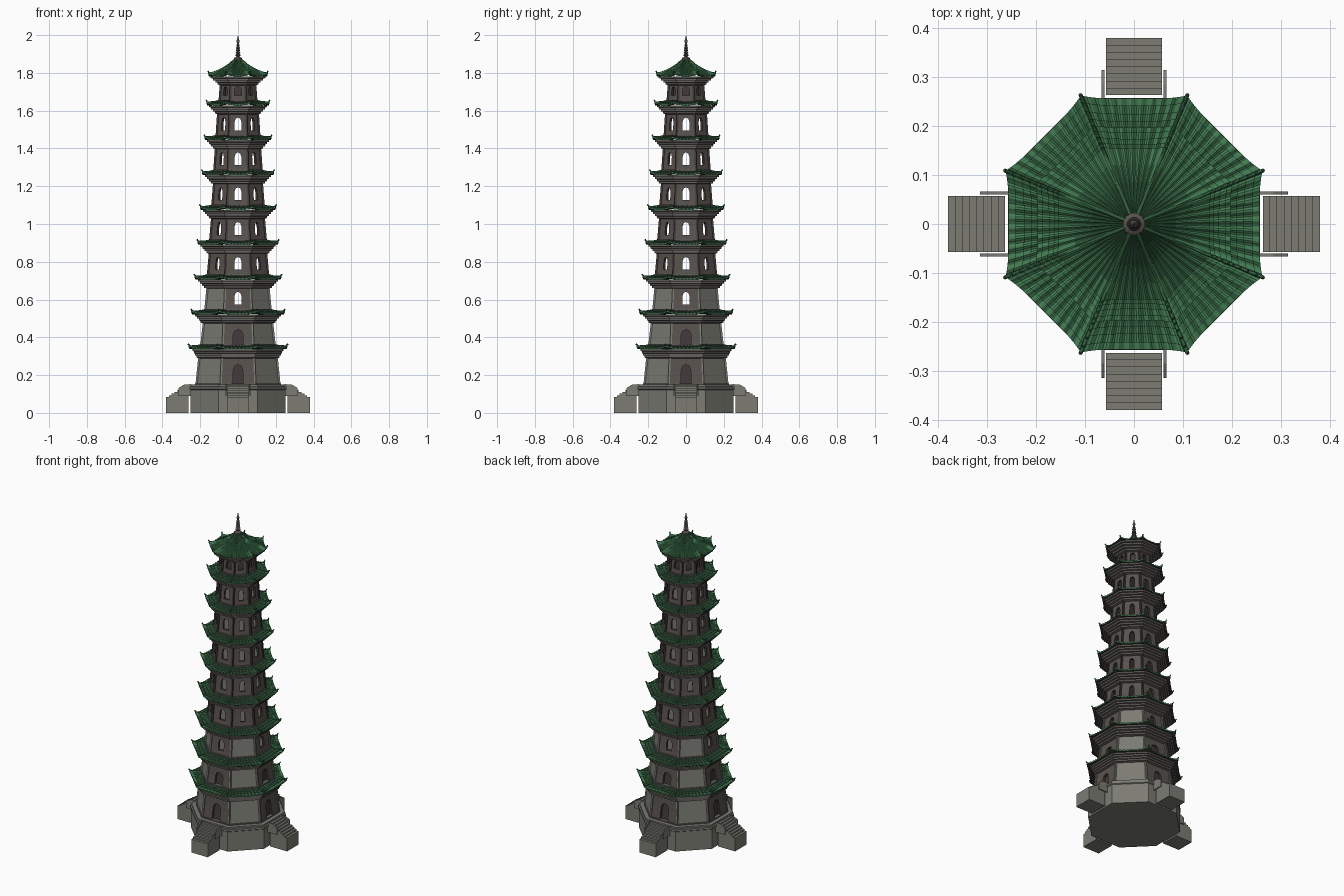
import bpy, bmesh, math
from mathutils import Vector

cube = bpy.data.objects.get("Cube")
if cube:
    bpy.data.objects.remove(cube)

TAN = math.tan(math.pi / 8)


def material(name, r, g, b):
    m = bpy.data.materials.new(name)
    m.use_nodes = True
    m.diffuse_color = (r, g, b, 1)
    bsdf = m.node_tree.nodes["Principled BSDF"]
    bsdf.inputs["Base Color"].default_value = (r, g, b, 1)
    bsdf.inputs["Roughness"].default_value = 0.9
    return m


STONE = material("grey stone", 0.2, 0.2, 0.175)
WALL = material("brown brick", 0.1, 0.085, 0.076)
CORNICE = material("grey brown cornice", 0.13, 0.123, 0.112)
TIMBER = material("dark timber", 0.05, 0.042, 0.039)
TILE = material("green tile", 0.055, 0.2, 0.085)
SHADE_TILE = material("dark green tile", 0.03, 0.11, 0.045)


def finish(name, bm, mats, recalc=True):
    if recalc:
        bmesh.ops.recalc_face_normals(bm, faces=bm.faces)
    mesh = bpy.data.meshes.new(name)
    bm.to_mesh(mesh)
    bm.free()
    for m in mats:
        mesh.materials.append(m)
    ob = bpy.data.objects.new(name, mesh)
    bpy.context.collection.objects.link(ob)
    return ob


def spot(k, along, out, z, sides=8):
    """Point in front of side k: along its tangent, out from the axis."""
    a = math.tau * k / sides - math.pi / 2
    c, s = math.cos(a), math.sin(a)
    return Vector((c * out - s * along, s * out + c * along, z))


def lathe(name, profile, mat, sides=8):
    """Closed solid with flat sides; profile radii are apothems."""
    bm = bmesh.new()
    t = math.tan(math.pi / sides)
    rings = [[bm.verts.new(spot(k, r * t, r, z, sides)) for k in range(sides)]
             for r, z in profile]
    for a, b in zip(rings, rings[1:]):
        for k in range(sides):
            n = (k + 1) % sides
            bm.faces.new((a[k], a[n], b[n], b[k]))
    bm.faces.new(rings[0])
    bm.faces.new(rings[-1])
    return finish(name, bm, [mat])


def four_slabs(name, outline, ranges, mat):
    """Extrude an (out, z) outline sideways on each of the four main sides."""
    bm = bmesh.new()
    for k in range(0, 8, 2):
        for lo, hi in ranges:
            a = [bm.verts.new(spot(k, lo, r, z)) for r, z in outline]
            b = [bm.verts.new(spot(k, hi, r, z)) for r, z in outline]
            bm.faces.new(a)
            bm.faces.new(b)
            for i in range(len(a)):
                j = (i + 1) % len(a)
                bm.faces.new((a[i], a[j], b[j], b[i]))
    return finish(name, bm, [mat])


def walls(name, r0, r1, z0, z1, half, sill, height, plain_diagonals, closed):
    """Eight tapered panels, with arched openings that may be closed by a door."""
    bm = bmesh.new()

    def place(k, s, z, depth=0):
        r = r0 + (r1 - r0) * ((z - z0) / (z1 - z0)) ** 0.6
        return bm.verts.new(spot(k, s * r * TAN, r - depth, z))

    for k in range(8):
        if k % 2 and plain_diagonals:
            f = bm.faces.new([place(k, s, z) for s, z in
                              ((-1, z0), (1, z0), (1, z1), (-1, z1))])
            f.material_index = 1
            continue
        w = half / (r0 * TAN) * (0.75 if k % 2 else 1)
        b, t = z0 + sill, z0 + sill + height
        spring, arch = b + height * 0.65, b + height * 0.9
        hole = [(-w, b), (w, b), (w, spring), (w * 0.7, arch), (0, t),
                (-w * 0.7, arch), (-w, spring)]
        rim = [(-1, z0), (1, z0), (1, spring), (1, z1), (0, z1), (-1, z1), (-1, spring)]
        outer = [place(k, s, z) for s, z in rim]
        inner = [place(k, s, z) for s, z in hole]
        deep = [place(k, s, z, 0.014) for s, z in hole]
        for i in range(len(hole)):
            j = (i + 1) % len(hole)
            bm.faces.new((outer[i], outer[j], inner[j], inner[i]))
            bm.faces.new((inner[i], inner[j], deep[j], deep[i])).material_index = 2
        if closed:
            bm.faces.new(deep).material_index = 2
    return finish(name, bm, [WALL, STONE, TIMBER], recalc=False)


def corner_columns(name, r0, r1, z0, z1, mat):
    bm = bmesh.new()
    d = 0.005
    for k in range(8):
        rings = []
        for r, z in ((r0, z0), (r1, z1)):
            c = spot(k, r * TAN, r, z)
            rings.append([bm.verts.new(c + Vector((x * d, y * d, 0)))
                          for x, y in ((-1, -1), (1, -1), (1, 1), (-1, 1))])
        a, b = rings
        for i in range(4):
            j = (i + 1) % 4
            bm.faces.new((a[i], a[j], b[j], b[i]))
    return finish(name, bm, [mat])


def roof(name, profile, ribs, lift):
    """Ribbed eight-sided roof; profile rows are (apothem, z, material above row)."""
    bm = bmesh.new()
    r_out = max(p[0] for p in profile)
    r_in = profile[-1][0]
    cols = ribs * 4

    def place(k, j, row):
        r, z, _ = profile[row]
        u = 2 * j / cols - 1
        edge = max(0, (r - r_in) / (r_out - r_in)) ** 2 * u ** 4
        rib = 0.0035 if j % 4 in (1, 2) and row > 1 else 0
        r *= 1 + 0.025 * edge
        return bm.verts.new(spot(k, u * r * TAN, r, z + lift * edge + rib))

    for k in range(8):
        grid = [[place(k, j, i) for j in range(cols + 1)] for i in range(len(profile))]
        for i in range(len(profile) - 1):
            for j in range(cols):
                f = bm.faces.new((grid[i][j], grid[i][j + 1],
                                  grid[i + 1][j + 1], grid[i + 1][j]))
                m = profile[i][2]
                f.material_index = 1 if m == 0 and j % 4 == 3 else m
    return finish(name, bm, [TILE, SHADE_TILE, TIMBER], recalc=False)


def hip_ridges(name, path, mat):
    """Eight bevelled ridges following an (apothem, z) path down each corner."""
    cu = bpy.data.curves.new(name, "CURVE")
    cu.dimensions = "3D"
    cu.bevel_depth = 0.004
    cu.bevel_resolution = 0
    cu.use_fill_caps = True
    cu.materials.append(mat)
    for k in range(8):
        sp = cu.splines.new("POLY")
        sp.points.add(len(path) - 1)
        for p, (r, z) in zip(sp.points, path):
            p.co = (*spot(k, r * TAN, r, z), 1)
    ob = bpy.data.objects.new(name, cu)
    bpy.context.collection.objects.link(ob)
    bpy.ops.object.select_all(action="DESELECT")
    ob.select_set(True)
    bpy.context.view_layer.objects.active = ob
    bpy.ops.object.convert(target="MESH")


# Platform with a moulded edge
lathe("platform", [(0.252, 0), (0.252, 0.122), (0.257, 0.126), (0.257, 0.138),
                   (0.25, 0.14), (0.25, 0.15)], STONE)

# Four flights of steps and their side rails
STEPS = 8
flight = [(0.263, 0), (0.38, 0)]
for n in range(STEPS):
    z = 0.083 + 0.065 * n / (STEPS - 1)
    flight += [(0.38 - 0.117 * n / STEPS, z), (0.38 - 0.117 * (n + 1) / STEPS, z)]
four_slabs("steps", flight, [(-0.057, 0.057)], STONE)
four_slabs("step_rails", [(0.25, 0.09), (0.315, 0.09), (0.315, 0.132), (0.285, 0.15), (0.25, 0.152)],
           [(-0.066, -0.06), (0.06, 0.066)], STONE)

# Nine storeys
WALL_R = [0.213, 0.188, 0.168, 0.155, 0.143, 0.132, 0.122, 0.11, 0.095]
EAVE_R = [0.256, 0.242, 0.225, 0.21, 0.197, 0.187, 0.174, 0.163, 0.154]
floor = 0.15
for i, (w, e) in enumerate(zip(WALL_R, EAVE_R)):
    n = i + 1
    top = i == 8
    eave = 1.79 if top else 0.345 + 0.1845 * i
    head = eave - 0.052
    low, high = w * 1.035, w * 0.965
    tall = 0.105 if i < 2 else 0.068
    walls(f"storey_{n}_walls", low, high, floor, head, 0.027 if i < 2 else 0.019,
          0.004 if i < 2 else 0.03, min(tall, head - floor - 0.04), i < 3, i < 2 or top)
    corner_columns(f"storey_{n}_columns", low, high, floor, head, STONE if i < 3 else TIMBER)
    lathe(f"storey_{n}_plinth", [(low + 0.006, floor - 0.008), (low + 0.006, floor + 0.006)],
          CORNICE)

    # Corbelled cornice under the eave
    tiers = []
    for t in range(4):
        r = w + (e * 0.94 - w) * (0.25 + t * 0.25)
        tiers += [(r, head + t * 0.0115), (r, head + (t + 1) * 0.0115 - 0.002)]
    lathe(f"storey_{n}_cornice", [(high, head - 0.004)] + tiers, CORNICE)

    # Roof: soffit, eave edge, then stepped courses of tile
    z = eave - 0.004
    rows = [(e * 0.85, z - 0.004, 2), (e, z - 0.004, 0)]
    if top:
        slope = [(e, z), (0.12, z + 0.016), (0.085, z + 0.033), (0.05, z + 0.055),
                 (0.025, z + 0.077), (0.01, z + 0.085)]
        rows += [(r, h, 0) for r, h in slope]
        ridge = [(r, h + 0.003) for r, h in slope[:0:-1]]
    else:
        inner = WALL_R[n] * 0.98
        for c in range(4):
            a, b = c / 4, (c + 0.92) / 4
            rows += [(e + (inner - e) * a, z + 0.018 * a + 0.003, 0),
                     (e + (inner - e) * b, z + 0.018 * b, 2)]
        ridge = [(inner, z + 0.022), ((inner + e) / 2, z + 0.014)]
    roof(f"roof_{n}", rows, 10 if i < 4 else 8, 0.012)
    hip_ridges(f"roof_{n}_ridges", ridge + [(e * 0.99, z + 0.013), (e * 1.035, z + 0.024)],
               SHADE_TILE)
    floor = eave + 0.014

# Spire: stacked rings ending in a point
spire = [(0.022, 1.862), (0.022, 1.878), (0.012, 1.884)]
for c in range(5):
    z = 1.888 + c * 0.013
    r = 0.014 - c * 0.0012
    spire += [(r * 0.65, z), (r, z + 0.004), (r, z + 0.007), (r * 0.65, z + 0.011)]
spire += [(0.005, 1.956), (0.008, 1.966), (0.006, 1.976), (0.003, 1.984), (0.0008, 2.0)]
lathe("spire", spire, WALL, sides=12)
